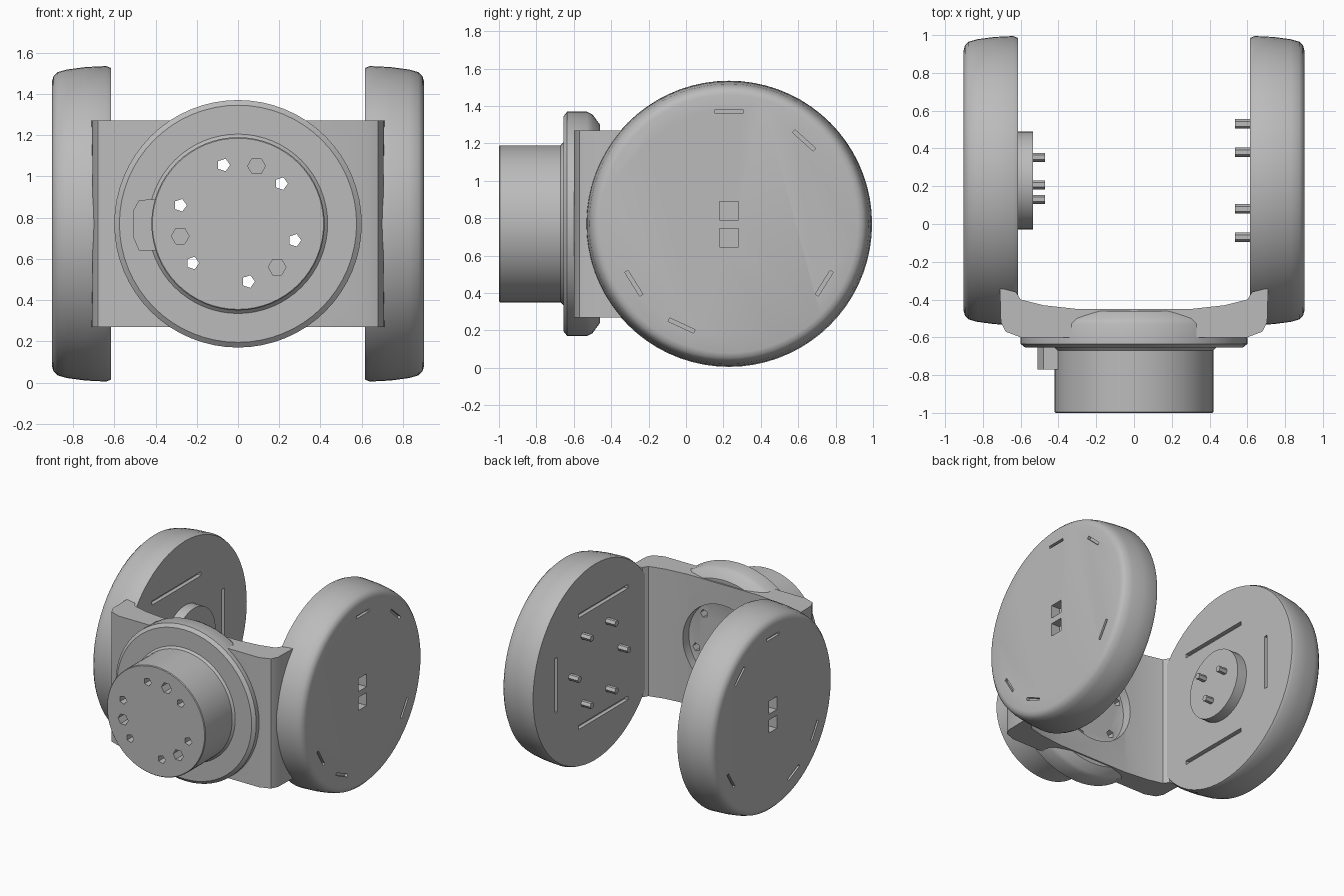
import bpy, bmesh
from math import cos, sin, pi, radians
from mathutils import Matrix, Vector

default = bpy.data.objects.get("Cube")
if default:
    bpy.data.objects.remove(default, do_unlink=True)

grey = bpy.data.materials.new("neutral_grey")
grey.use_nodes = True
tone = (0.5, 0.5, 0.5, 1)
grey.diffuse_color = tone
grey.node_tree.nodes["Principled BSDF"].inputs["Base Color"].default_value = tone

CZ = 0.77      # height of every main axis
WY = 0.23      # depth of the wheel axis


def finish(name, bm):
    bmesh.ops.recalc_face_normals(bm, faces=bm.faces)
    mesh = bpy.data.meshes.new(name)
    bm.to_mesh(mesh)
    bm.free()
    mesh.materials.append(grey)
    obj = bpy.data.objects.new(name, mesh)
    bpy.context.collection.objects.link(obj)
    return obj


def lathe(name, profile, axis, centre, steps=64):
    """Spin (radius, position) pairs around the x or y axis."""
    bm = bmesh.new()
    rings = []
    for r, p in profile:
        ring = []
        for i in range(steps):
            a = 2 * pi * i / steps
            u, v = r * cos(a), r * sin(a)
            co = (p, u, v) if axis == "x" else (u, p, v)
            ring.append(bm.verts.new(Vector(co) + Vector(centre)))
        rings.append(ring)
    for a, b in zip(rings, rings[1:]):
        for i in range(steps):
            j = (i + 1) % steps
            bm.faces.new((a[i], a[j], b[j], b[i]))
    bm.faces.new(rings[0])
    bm.faces.new(rings[-1])
    return finish(name, bm)


def rod(name, axis, centre, r, start, end, sides):
    return lathe(name, [(r, start), (r, end)], axis, centre, sides)


def box(name, centre, size, tilt=0):
    bm = bmesh.new()
    bmesh.ops.create_cube(bm, size=1)
    move = Matrix.Translation(centre) @ Matrix.Rotation(tilt, 4, "X")
    bm.transform(move @ Matrix.Diagonal((*size, 1)))
    return finish(name, bm)


def cut(obj, cutters):
    bpy.context.view_layer.objects.active = obj
    for c in cutters:
        c.hide_render = True
        mod = obj.modifiers.new("cut", "BOOLEAN")
        mod.operation = "DIFFERENCE"
        mod.solver = "EXACT"
        mod.object = c
        bpy.ops.object.modifier_apply(modifier=mod.name)
        bpy.data.objects.remove(c, do_unlink=True)


def smooth(obj):
    bpy.ops.object.select_all(action="DESELECT")
    obj.select_set(True)
    bpy.context.view_layer.objects.active = obj
    bpy.ops.object.shade_smooth_by_angle(angle=radians(32))


# Two big side discs with rounded outer rims
rim = [(0.755, 0.615), (0.765, 0.64), (0.76, 0.74), (0.748, 0.83),
       (0.735, 0.875), (0.715, 0.895), (0.69, 0.902)]
for s, side in ((1, "left"), (-1, "right")):
    disc = lathe(side + "_disc", [(r, s * x) for r, x in rim], "x", (0, WY, CZ), 72)
    cutters = []
    # paired sockets in the outer face
    for dz in (0.07, -0.075):
        cutters.append(box("socket", (s * 0.9, WY, CZ + dz), (0.14, 0.1, 0.1)))
    # thin slits around the outer face
    for deg in (90, 48, 115, 130, 212, 245, 328):
        a = radians(deg)
        spot = (s * 0.9, WY + 0.6 * cos(a), CZ + 0.6 * sin(a))
        cutters.append(box("slit", spot, (0.04, 0.02, 0.15), a))
    # framing grooves on the inner face
    cutters.append(box("groove", (s * 0.615, 0.7, CZ), (0.08, 0.03, 0.42)))
    for dz in (0.43, -0.43):
        cutters.append(box("groove", (s * 0.615, 0.13, CZ + dz), (0.06, 0.6, 0.03)))
    cut(disc, cutters)
    smooth(disc)

# Six pegs on the left disc
for i in range(6):
    a = i * pi / 3
    rod("left_peg", "x", (0, WY + 0.3 * cos(a), CZ + 0.3 * sin(a)), 0.025, 0.535, 0.64, 6)

# Hub with three pegs on the right disc
smooth(rod("right_hub", "x", (0, WY, CZ), 0.26, -0.64, -0.535, 40))
for deg in (20, 140, 260):
    a = radians(deg)
    rod("hub_peg", "x", (0, WY + 0.13 * cos(a), CZ + 0.13 * sin(a)), 0.024, -0.55, -0.47, 6)

# Bridge joining the discs
half = [(0.3, -0.45), (0.48, -0.43), (0.6, -0.4), (0.625, -0.36), (0.71, -0.34),
        (0.705, -0.52), (0.68, -0.57), (0.6, -0.6)]
outline = half + [(-x, y) for x, y in reversed(half)]
bm = bmesh.new()
base = bm.faces.new([bm.verts.new((x, y, CZ - 0.5)) for x, y in outline])
top = bmesh.ops.extrude_face_region(bm, geom=[base])["geom"]
bmesh.ops.translate(bm, vec=(0, 0, 1), verts=[v for v in top if isinstance(v, bmesh.types.BMVert)])
bridge = finish("bridge", bm)
cut(bridge, [rod("recess", "y", (0, 0, CZ), 0.34, -0.8, -0.3, 48)])
smooth(bridge)

# Flange and barrel turned as one piece
barrel = lathe("flanged_barrel", [
    (0.415, -1.0), (0.42, -0.995), (0.42, -0.67), (0.435, -0.655), (0.575, -0.655),
    (0.6, -0.635), (0.6, -0.53), (0.585, -0.5), (0.53, -0.46), (0.5, -0.46),
    (0.34, -0.52)], "y", (0, 0, CZ))
cutters = []
for x, z in ((-0.07, 1.055), (0.21, 0.965), (-0.28, 0.86), (0.275, 0.69), (-0.22, 0.58), (0.05, 0.49)):
    cutters.append(rod("through_hole", "y", (x, 0, z), 0.032, -1.1, -0.3, 5))
for x, z in ((0.09, 1.05), (-0.28, 0.71), (0.19, 0.56)):
    cutters.append(rod("blind_hole", "y", (x, 0, z), 0.043, -1.1, -0.9, 6))
cut(barrel, cutters)
smooth(barrel)

# Locating key on the barrel's right side
key = [(-0.38, 0.12), (-0.48, 0.115), (-0.51, 0.06), (-0.51, -0.06), (-0.48, -0.13), (-0.38, -0.13)]
bm = bmesh.new()
face = bm.faces.new([bm.verts.new((x, -0.77, CZ + z)) for x, z in key])
back = bmesh.ops.extrude_face_region(bm, geom=[face])["geom"]
bmesh.ops.translate(bm, vec=(0, 0.13, 0), verts=[v for v in back if isinstance(v, bmesh.types.BMVert)])
finish("locating_key", bm)
